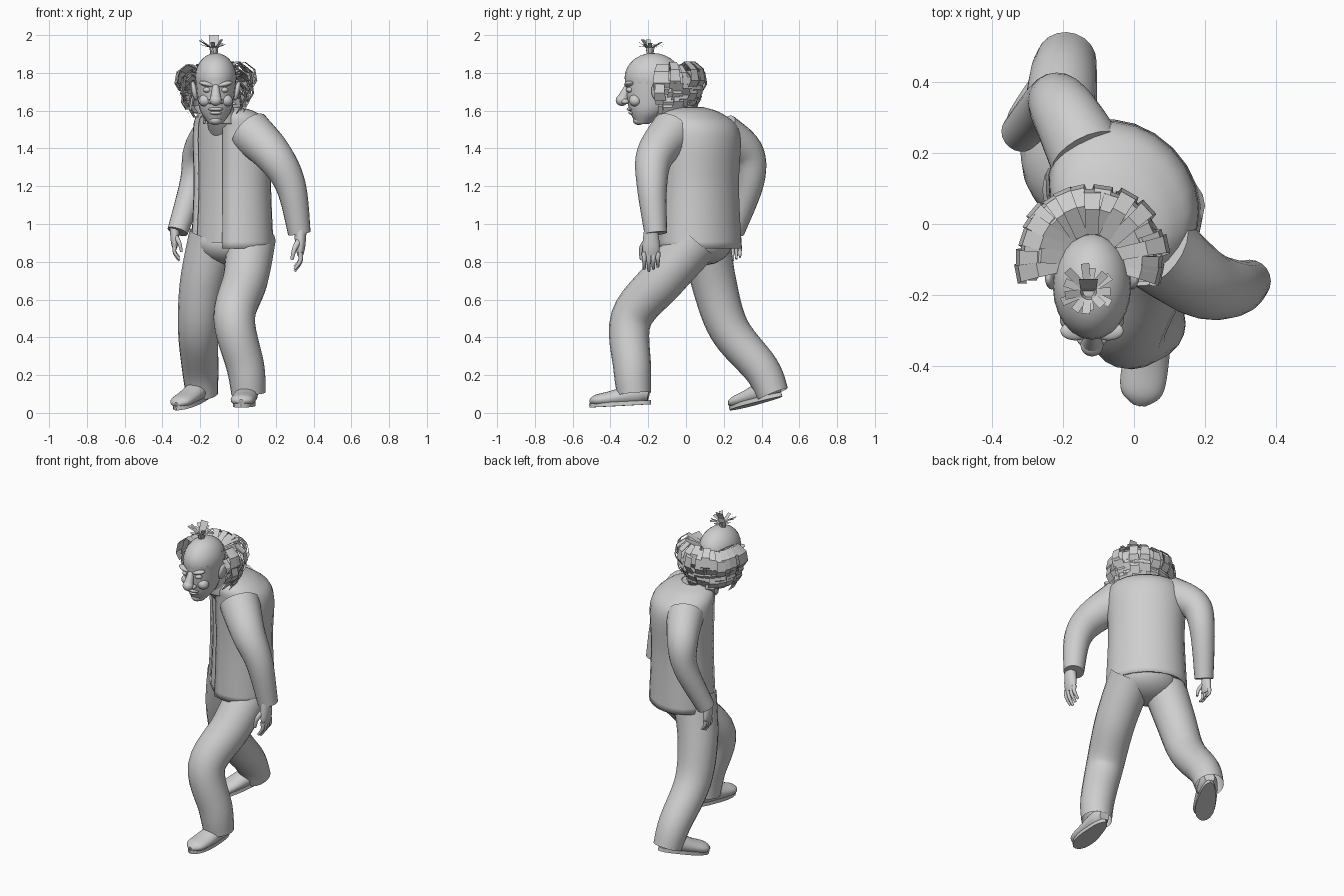
import bpy
import bmesh
import random
from math import sin, cos, pi, radians
from mathutils import Vector, Matrix

random.seed(4)
default_cube = bpy.data.objects.get("Cube")
if default_cube:
    bpy.data.objects.remove(default_cube)

GREY = (.62, .62, .62, 1)
grey = bpy.data.materials.new("plain grey")
grey.use_nodes = True
grey.diffuse_color = GREY
grey.node_tree.nodes["Principled BSDF"].inputs["Base Color"].default_value = GREY


def finish(name, bm, smooth=True, thickness=0):
    """Turn a bmesh into a shaded object, keeping hard edges sharp."""
    if smooth:
        bmesh.ops.recalc_face_normals(bm, faces=bm.faces)
    for face in bm.faces:
        face.smooth = smooth
    for edge in bm.edges:
        edge.smooth = edge.calc_face_angle(0) < radians(50)
    mesh = bpy.data.meshes.new(name)
    bm.to_mesh(mesh)
    bm.free()
    mesh.materials.append(grey)
    part = bpy.data.objects.new(name, mesh)
    bpy.context.collection.objects.link(part)
    if thickness:
        cloth = part.modifiers.new("cloth", "SOLIDIFY")
        cloth.thickness = thickness
        cloth.offset = -1
    return part


def spline(points, steps=6):
    """Smooth curve passing through every control point."""
    last = len(points) - 1
    result = []
    for index in range(last):
        before, start = points[max(index - 1, 0)], points[index]
        end, after = points[index + 1], points[min(index + 2, last)]
        for step in range(steps):
            t = step / steps
            leave, arrive = (end - before) / 2, (after - start) / 2
            bend = (end - start) * 3 - leave * 2 - arrive
            twist = (start - end) * 2 + leave + arrive
            result.append(start + leave * t + bend * t * t + twist * t * t * t)
    return result + [points[last]]


def loft(name, rings, level=False, turn=0, gap=0, caps=True, sides=20, thickness=0):
    """Skin smoothed elliptical rings: x, y, z, half width, half depth."""
    rings = spline([Vector(ring) for ring in rings])
    centres = [Vector(ring[:3]) for ring in rings]
    last = len(rings) - 1
    bm = bmesh.new()
    loops = []
    for index, ring in enumerate(rings):
        if level:
            across = Vector((cos(turn), sin(turn), 0))
            forward = Vector((sin(turn), -cos(turn), 0))
        else:
            along = centres[min(index + 1, last)] - centres[max(index - 1, 0)]
            along.normalize()
            across = Vector((1, 0, 0))
            across = (across - along * across.dot(along)).normalized()
            forward = along.cross(across)
        loop = []
        for k in range(sides + bool(gap)):
            angle = gap + (pi - gap) * 2 * k / sides
            offset = across * ring[3] * sin(angle) + forward * ring[4] * cos(angle)
            loop.append(bm.verts.new(centres[index] + offset))
        loops.append(loop)
    for low, high in zip(loops, loops[1:]):
        for k in range(sides):
            j = (k + 1) % len(low)
            bm.faces.new((low[k], low[j], high[j], high[k]))
    if caps and not gap:
        bm.faces.new(loops[0])
        bm.faces.new(loops[-1])
    return finish(name, bm, thickness=thickness)


def limb(name, path, start, end, caps=True, sides=20):
    """Round tube tapering evenly along its path."""
    rings = []
    for index, point in enumerate(path):
        radius = start + (end - start) * index / (len(path) - 1)
        rings.append((*point, radius, radius))
    return loft(name, rings, caps=caps, sides=sides)


def ball(name, centre, size, tilt=0):
    bm = bmesh.new()
    place = (Matrix.Translation(centre) @ Matrix.Rotation(radians(tilt), 4, "Y")
             @ Matrix.Diagonal((*size, 1)))
    bmesh.ops.create_uvsphere(bm, u_segments=24, v_segments=14, radius=1, matrix=place)
    return finish(name, bm)


# Jacket, shirt and collar, turned towards the model's right
body_turn = radians(-45)


def torso_rings(profile, inset=0):
    rings = []
    for height, width in profile:
        lean = max(0, height - 1.5) / 2
        rings.append((-.03 - lean / 2, .075 - lean, height, width - inset, width * .82 - inset))
    return rings


coat = [(.87, .24), (1.2, .225), (1.48, .23), (1.58, .18), (1.62, .08)]
loft("jacket", torso_rings(coat), True, body_turn, gap=radians(25), thickness=.01)
loft("shirt", torso_rings([(.9, .24)] + coat[1:-1], inset=.018), True, body_turn)
loft("collar", [(-.09, -.05, 1.53, .1, .09), (-.1, -.08, 1.61, .08, .08)],
     True, body_turn, gap=radians(30), thickness=.008)

# Trousers
ball("trouser_seat", (-.03, .08, .9), (.2, .165, .12))
limb("left_trouser_leg", [(.07, .06, .92), (.04, -.12, .71), (-.02, -.29, .5),
                          (.04, -.285, .24), (.055, -.275, .1)], .13, .09, caps=False)
limb("right_trouser_leg", [(-.13, .1, .94), (-.19, .15, .68), (-.21, .23, .44),
                           (-.2, .4, .23), (-.19, .46, .1)], .13, .085, caps=False)

# Sleeves
limb("left_sleeve", [(.06, -.07, 1.49), (.19, -.165, 1.36), (.28, -.18, 1.2),
                     (.325, -.16, .95)], .12, .06)
limb("right_sleeve", [(-.13, .19, 1.48), (-.2, .32, 1.38), (-.235, .34, 1.22),
                      (-.32, .255, .96)], .11, .055)


# Hands: a palm, four curled fingers and a thumb
def hand(side, wrist, inward, scale):
    def place(curl, spread, drop):
        return Vector(wrist) + Vector((inward * curl, spread, -drop)) * scale

    def digit(name, path, radius):
        limb(side + name, [place(*point) for point in path],
             radius * scale, radius * scale / 2, sides=10)

    palm = [(-.03, .034, .036), (.07, .026, .046), (.12, .014, .038)]
    loft(side + "_palm", [(*place(0, -.01, drop), wide * scale, deep * scale)
                          for drop, wide, deep in palm])
    for finger in range(4):
        spread = -.046 + .024 * finger
        length = .1 - .012 * abs(finger - 1)
        digit("_finger_" + str(finger + 1),
              [(0, spread, .1), (0, spread, .1 + length / 2), (.03, spread, .1 + length)], .015)
    digit("_thumb", [(0, -.025, .03), (.03, -.06, .08), (.045, -.06, .14)], .018)


hand("left", (.33, -.175, .95), -1, 1)
hand("right", (-.335, .265, .965), 1, .8)


# Shoes: rounded upper over a thin sole, heel at the origin and toe along -y
def shoe(side, heel, turn, pitch):
    place = (Matrix.Translation(heel) @ Matrix.Rotation(radians(turn), 4, "Z")
             @ Matrix.Rotation(radians(pitch), 4, "X"))
    upper = loft(side + "_shoe", [(0, 0, .05, .03, .03), (0, -.06, .06, .055, .055),
                                  (0, -.2, .042, .065, .04), (0, -.28, .036, .058, .03),
                                  (0, -.315, .03, .02, .012)])
    sole = loft(side + "_sole", [(0, -.155, 0, .05, .165), (0, -.155, .022, .05, .165)], True)
    for vertex in sole.data.vertices:
        vertex.co.x *= 1 + max(0, -vertex.co.y - .1) * 2
    for part in (upper, sole):
        part.matrix_world = place


shoe("left", (.06, -.195, .045), -8, 3)
shoe("right", (-.16, .5, .085), -32, 13)

# Neck and head
middle = -.118
limb("neck", [(-.07, .01, 1.48), (-.09, -.06, 1.56), (-.11, -.13, 1.66)], .08, .075)
ball("cranium", (middle, -.175, 1.775), (.11, .15, .13))
loft("face", [(middle, -.23, 1.53, .035, .035), (middle, -.2, 1.59, .078, .095),
              (middle, -.185, 1.66, .096, .128), (middle, -.175, 1.775, .11, .15)], True)
limb("nose_bridge", [(middle, -.3, 1.745), (middle, -.32, 1.7), (middle, -.335, 1.66)], .015, .03)
ball("nose_tip", (middle, -.34, 1.655), (.032, .032, .03))
ball("upper_lip", (middle, -.288, 1.608), (.04, .026, .011))
ball("lower_lip", (middle, -.279, 1.588), (.034, .026, .011))
ball("chin", (middle, -.25, 1.55), (.035, .032, .026))
for side, sign in (("left", 1), ("right", -1)):
    def feature(name, out, depth, height, size, tilt=0):
        ball(side + name, (middle + sign * out, depth, height), size, tilt * sign)

    feature("_eye", .045, -.297, 1.71, (.022, .02, .015))
    feature("_brow", .046, -.3, 1.74, (.044, .027, .014), -14)
    feature("_cheek", .055, -.268, 1.655, (.036, .034, .032), 20)
    feature("_nostril", .026, -.322, 1.648, (.016, .02, .014))
    feature("_ear", .113, -.15, 1.705, (.016, .034, .052), 12)


# Hair: flat strips swept outwards along short paths of reach and height
def strip(bm, centre, angle, path, width):
    outward = Vector((cos(angle), sin(angle), 0))
    across = Vector((-sin(angle), cos(angle), 0)) * width / 2
    rows = []
    for reach, height in path:
        point = Vector((*centre, height)) + outward * reach
        rows.append((bm.verts.new(point - across), bm.verts.new(point + across)))
        across = across * 1.15
    for near, far in zip(rows, rows[1:]):
        bm.faces.new((near[0], far[0], far[1], near[1]))


side_hair = bmesh.new()
for layer in range(4):
    count = 21 - layer
    for k in range(count):
        angle = radians(-12 + 204 * k / (count - 1) + random.uniform(-4, 4))
        reach = .2 - .02 * layer + random.uniform(-.015, .015)
        root = 1.81 - .045 * layer + random.uniform(-.015, .015)
        strip(side_hair, (middle, -.1), angle,
              [(.07, root), (reach * .75, root + .04), (reach, root),
               (reach + .01, root - .06), (reach - .015, root - .1)], .036)
finish("side_hair", side_hair, smooth=False)

top_tuft = bmesh.new()
crown = (-.128, -.19)
for k in range(14):
    angle = 2 * pi * k / 14 + random.uniform(-.2, .2)
    reach, tip = random.uniform(.05, .085), random.uniform(1.935, 1.98)
    strip(top_tuft, crown, angle, [(.012, 1.885), (.022, 1.935), (reach, tip)], .018)
strip(top_tuft, crown, pi / 2, [(0, 1.89), (.01, 1.95), (.035, 2)], .04)
finish("top_tuft", top_tuft, smooth=False)
